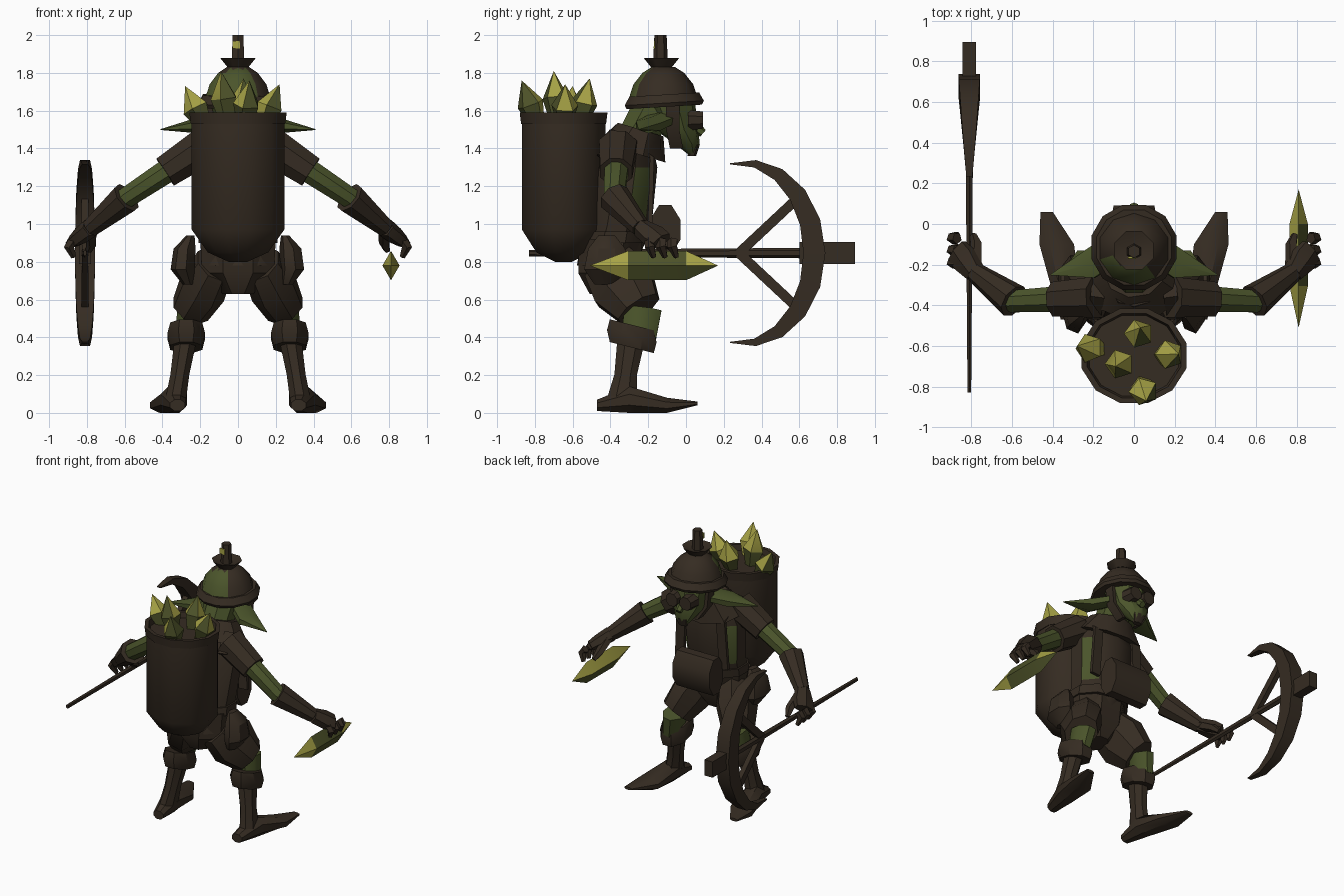
import bpy, bmesh, math
from mathutils import Vector

cube = bpy.data.objects.get("Cube")
if cube:
    bpy.data.objects.remove(cube)


def material(name, red, green, blue):
    mat = bpy.data.materials.new(name)
    mat.use_nodes = True
    mat.diffuse_color = (red, green, blue, 1)
    shader = mat.node_tree.nodes["Principled BSDF"]
    shader.inputs["Base Color"].default_value = mat.diffuse_color
    shader.inputs["Roughness"].default_value = .9
    return mat


BROWN = material("dark brown leather", .036, .025, .016)
GREEN = material("olive green skin", .07, .09, .024)
MOSS = material("moss green crystal", .075, .085, .022)
YELLOW = material("yellow crystal", .38, .36, .06)
X, Y, Z = Vector.Fill(3, 0), Vector.Fill(3, 0), Vector.Fill(3, 0)
X.x = Y.y = Z.z = 1


def tube(name, points, widths, depths=None, colours=(BROWN,), sides=8,
         axis=None, across=X, mirror=1, turn=.5, rule=None):
    """Skin rings along points; a fixed axis keeps all rings parallel."""
    mesh_data = bmesh.new()
    path = [Vector((x * mirror, y, z)) for x, y, z in points]
    last = len(path) - 1
    grow = 1 / math.cos(math.pi / sides)
    loops = []
    for i, (centre, width, depth) in enumerate(zip(path, widths, depths or widths)):
        along = axis or (path[min(i + 1, last)] - path[max(i - 1, 0)]).normalized()
        u = (across - along * across.dot(along)).normalized() * width * grow
        v = along.cross(u).normalized() * depth * grow
        angles = [math.tau * (k + turn) / sides for k in range(sides)]
        loops.append([mesh_data.verts.new(centre + u * math.cos(a) + v * math.sin(a))
                      for a in angles])
    for low, high in zip(loops, loops[1:]):
        for k in range(sides):
            mesh_data.faces.new((low[k - 1], low[k], high[k], high[k - 1]))
    mesh_data.faces.new(loops[0])
    mesh_data.faces.new(loops[-1])
    bmesh.ops.remove_doubles(mesh_data, verts=mesh_data.verts, dist=.001)
    bmesh.ops.recalc_face_normals(mesh_data, faces=mesh_data.faces)
    mesh_data.normal_update()
    if rule:
        for face in mesh_data.faces:
            face.material_index = int(rule(face.calc_center_median(), face.normal))
    mesh = bpy.data.meshes.new(name)
    mesh_data.to_mesh(mesh)
    mesh_data.free()
    for colour in colours:
        mesh.materials.append(colour)
    mesh.shade_smooth()
    mesh.set_sharp_from_angle(angle=math.radians(35))
    bpy.context.collection.objects.link(bpy.data.objects.new(name, mesh))


def lathe(name, y, heights, radii, sides=12, squash=1, **options):
    tube(name, [(0, y, z) for z in heights], radii, [r * squash for r in radii],
         sides=sides, axis=Z, **options)


def crystal(name, start, end, stops, width, depth, **options):
    """Pointed prism whose edges bend at the given fractions of its length."""
    start, end = Vector(start), Vector(end)
    points = [start] + [start.lerp(end, stop) for stop in stops] + [end]
    tip = [.0001]
    tube(name, points, tip + [width] * len(stops) + tip, tip + [depth] * len(stops) + tip,
         colours=(MOSS, YELLOW), **options)


# Back basket with flared rim and sunken lid
lathe("basket", -.648, [.8, .85, .97, 1.53, 1.53, 1.59, 1.59, 1.55],
      [.05, .16, .245, .245, .25, .258, .23, .22], squash=.9)

# Crystals poking out of the basket
tips = [(-.28, -.6, 1.73), (-.09, -.7, 1.81), (.06, -.87, 1.76), (.22, -.64, 1.74), (.03, -.51, 1.77)]
basket_middle = Vector((0, -.65, 1.4))
for number, tip in enumerate(tips, 1):
    root = basket_middle.lerp(Vector(tip), .4)
    root.z = basket_middle.z
    crystal(f"basket_crystal_{number}", root, tip, [.65], .06, .06, sides=5,
            rule=lambda centre, normal: normal.z > 0 and normal.x - normal.y < 1)

# Torso with bare patches on the chest
tube("torso", [(0, -.42, .78), (0, -.36, 1), (0, -.32, 1.3), (0, -.3, 1.5)],
     [.19, .2, .23, .12], [.15, .17, .16, .1], (BROWN, GREEN), sides=10, axis=Z,
     rule=lambda centre, normal: 1 < centre.z < 1.3 and .3 < normal.y < .9)
tube("collar", [(0, -.29, 1.38), (0, -.24, 1.5)], [.24, .14], [.18, .12], sides=9,
     axis=(Z + Y * .3).normalized())
tube("pelvis", [(0, -.41, .63), (0, -.41, .74), (0, -.4, .92)],
     [.08, .19, .2], [.1, .16, .17], axis=Z)
tube("belt", [(0, -.38, .9), (0, -.37, .96)], [.21, .21], [.18, .18], sides=10, axis=Z)
tube("belly_pouch", [(-.17, -.11, .97), (.13, -.11, .97)], [.08, .08], [.13, .13], across=Y)

# Neck, head and face
tube("neck", [(0, -.28, 1.42), (0, -.17, 1.62)], [.1, .11], colours=(GREEN,))
tube("head", [(0, .03, 1.37), (0, .01, 1.42), (0, -.05, 1.5), (0, -.1, 1.65)],
     [.03, .07, .12, .14], [.02, .06, .11, .14], colours=(GREEN,), sides=9, axis=Z)
tube("chin", [(0, .03, 1.36), (0, .05, 1.42)], [.03, .045], [.02, .02], sides=6, axis=Z)
tube("nose", [(0, .02, 1.54), (0, .09, 1.48)], [.03, .02], colours=(GREEN,), sides=6)

# Helmet with tilted brim, candle holder and candle
tube("helmet_brim", [(0, -.115, 1.62), (0, -.115, 1.64), (0, -.115, 1.685)], [.2, .21, .185],
     sides=12, axis=(Z - Y * .06).normalized())
lathe("helmet_dome", -.12, [1.66, 1.74, 1.8, 1.83], [.175, .15, .105, .06], sides=10,
      colours=(BROWN, GREEN), rule=lambda centre, normal: normal.y < -.4 and centre.x < .1)
lathe("candle_holder", -.13, [1.8, 1.83, 1.88, 1.86], [.08, .055, .095, .04], sides=8)
lathe("candle", -.135, [1.85, 2], [.034, .028], sides=6)
tube("candle_wax", [(-.01, -.166, 1.93), (-.01, -.165, 1.97)], [.02, .02], [.005, .005],
     colours=(YELLOW,), sides=4, axis=Z)

# Joints shared by the limbs and the clothes over them
shoulder, elbow, wrist = Vector((.18, -.36, 1.41)), Vector((.59, -.38, 1.14)), Vector((.78, -.24, .98))
knuckles = Vector((.87, -.13, .91))
hip, knee, ankle = Vector((.12, -.41, .79)), Vector((.25, -.25, .55)), Vector((.33, -.34, .07))

for side, mirror in (("left", 1), ("right", -1)):
    def part(name, points, widths, depths=None, **options):
        tube(f"{side}_{name}", points, widths, depths, mirror=mirror, **options)

    # Goggle, chin strap and ear
    part("goggle", [(.056, .01, 1.55), (.056, .09, 1.55)], [.055, .045])
    part("chin_strap", [(.15, -.07, 1.64), (.135, -.07, 1.5), (.07, -.05, 1.4)],
         [.012] * 3, [.035] * 3, sides=4, axis=Z)
    part("ear", [(.1, -.12, 1.56), (.22, -.2, 1.52), (.41, -.25, 1.5)],
         [.07, .07, .002], [.03, .035, .002], colours=(GREEN,), sides=6, across=Y)

    # Shoulder strap
    strap = [(.2, -.46, 1.36), (.18, -.36, 1.47), (.16, -.18, 1.35), (.18, -.19, 1)]
    part("strap", strap, [.035] * len(strap), [.012] * len(strap), sides=4)

    # Arm, sleeve, glove and fingers
    part("sleeve", [shoulder, shoulder.lerp(elbow, .5)], [.1, .085], across=Y)
    part("arm", [shoulder, elbow, wrist], [.07, .055, .04], colours=(GREEN,), across=Y)
    part("glove_cuff", [elbow, wrist], [.08, .047], across=Y)
    part("hand", [wrist, wrist.lerp(knuckles, .6), knuckles], [.045, .065, .06],
         [.045, .04, .03], sides=6, across=Y)
    for number in range(3):
        base = knuckles + Y * (number - 1) * .06
        bend = base + X * .025 - Z * .03
        tip = base + Y * .02 - Z * .085
        part(f"finger_{number + 1}", [base, bend, tip], [.024, .023, .012], sides=5, across=Y)
    part("thumb", [wrist, (.775, -.1, .9), (.79, -.055, .86)], [.03, .024, .014], sides=5)

    # Shorts, hip pouch, knee and boot
    part("shorts_leg", [hip, hip.lerp(knee, .5), knee], [.1, .12, .1], [.14, .17, .12])
    part("hip_pouch", [(.25, -.42, .94), (.28, -.42, .87), (.29, -.42, .76), (.26, -.42, .68)],
         [.02, .055, .06, .03], [.04, .09, .11, .06], sides=7, axis=Z)
    cuff = knee.lerp(ankle, .3) - Y * .01
    part("bare_knee", [knee + Y * .02, cuff + Y * .04], [.07, .06], [.1, .09], colours=(GREEN,))
    part("boot_cuff", [cuff + Z * .06, cuff, cuff - Z * .06], [.085, .1, .085],
         [.12, .135, .12], axis=(Z + Y * .25).normalized())
    part("boot_shaft", [cuff, cuff.lerp(ankle, .6), ankle], [.06, .05, .055],
         [.075, .06, .08], axis=Z)
    part("boot_foot", [(.32, -.47, .04), (.34, -.3, .07), (.38, -.1, .04), (.43, .06, .05)],
         [.04, .07, .085, .03], [.03, .07, .04, .01], axis=Y)

# Pickaxe shaft and head block
grip = Vector((-.81, 0, .846))
tube("pickaxe_shaft", [grip - Y * .83, grip + Y * .65], [.009, .02], [.015, .024], sides=6)
tube("pickaxe_block", [grip + Y * .6, grip + Y * .895], [.033] * 2, [.058] * 2, sides=4)

# Curved blade follows an elliptical arc and thins towards its points
arc = [math.radians(20 * step) for step in range(-5, 6)]
tube("pickaxe_blade",
     [grip + Y * (.3 + .38 * math.cos(a)) + Z * .48 * math.sin(a) for a in arc],
     [.015 + .038 * math.cos(a * .9) for a in arc],
     [.003 + .055 * math.cos(a * .9) for a in arc], sides=4)
for label, up in (("upper", Z), ("lower", -Z)):
    tube(f"pickaxe_{label}_brace", [grip + Y * .28, grip + Y * .59 + up * .29],
         [.016, .02], [.026, .026], sides=4)

# Long crystal held in the hand
crystal("held_crystal", (.81, -.51, .78), (.81, .17, .78), [.3, .75], .032, .055, sides=4, turn=0,
        rule=lambda centre, normal: normal.z > 0 and (normal.x < 0 or centre.y > 0)
        or centre.y < -.36)
